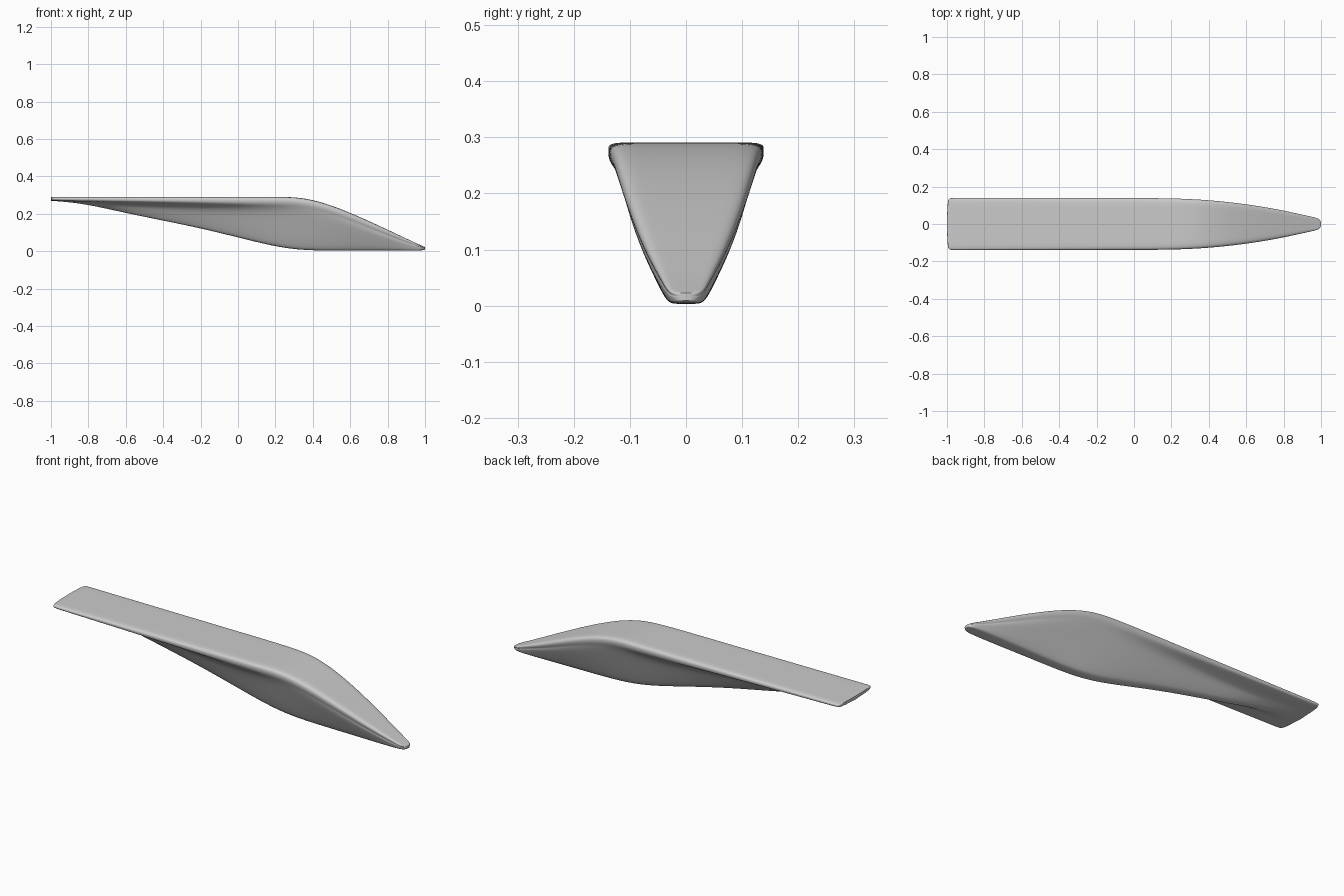
import bpy, bmesh

if "Cube" in bpy.data.objects:
    bpy.data.objects.remove(bpy.data.objects["Cube"])

# Stations along the body:
# x, top z, keel z, half width, rim thickness, hull half width under rim, keel half width
STATIONS = [
    (-1.0, .288, .270, .132, .016, .07, .03),
    (-.985, .291, .268, .139, .021, .07, .03),
    (-.94, .291, .266, .139, .023, .07, .03),
    (-.80, .291, .250, .139, .026, .06, .022),
    (-.60, .291, .204, .139, .030, .062, .022),
    (-.40, .291, .164, .139, .034, .072, .024),
    (-.20, .291, .123, .139, .038, .085, .028),
    (.00, .291, .074, .139, .042, .098, .032),
    (.20, .291, .024, .138, .045, .108, .035),
    (.34, .289, .006, .132, .048, .112, .036),
    (.48, .254, .003, .121, .048, .108, .036),
    (.64, .189, .003, .101, .042, .093, .036),
    (.80, .115, .003, .073, .032, .068, .036),
    (.93, .053, .003, .043, .018, .041, .032),
    (.985, .029, .004, .032, .010, .031, .026),
    (1.0, .022, .009, .017, .006, .016, .013),
]


def half_section(x, top, keel, w, t, h, k):
    """Half profile from the top centre round the rim down to the keel."""
    under = top - t
    depth = under - keel
    r = min(.015, w * .2)
    return [
        (x, 0, top), (x, w * .55, top), (x, w - r, top),
        (x, w, top - t * .2), (x, w, top - t * .65),
        (x, w - r * .5, under),
        (x, h, under - depth * .12),
        (x, h * .55 + k * .45, under - depth * .5),
        (x, k, keel + depth * .06), (x, k * .6, keel), (x, 0, keel),
    ]


bm = bmesh.new()
rings = []
for station in STATIONS:
    pts = half_section(*station)
    left = [(x, -y, z) for x, y, z in pts[1:-1]]
    rings.append([bm.verts.new(p) for p in pts + left[::-1]])
n = len(rings[0])

# Skin between neighbouring sections
for a, b in zip(rings, rings[1:]):
    for i in range(n):
        j = (i + 1) % n
        bm.faces.new((a[i], a[j], b[j], b[i]))

# End caps made of strips joining the two sides
for ring in (rings[0], rings[-1]):
    half = n // 2
    for i in range(half):
        quad = [ring[i], ring[i + 1], ring[-(i + 1)], ring[-i % n]]
        bm.faces.new(list(dict.fromkeys(quad)))

bmesh.ops.recalc_face_normals(bm, faces=bm.faces[:])
mesh = bpy.data.meshes.new("blade_body")
bm.to_mesh(mesh)
bm.free()
for p in mesh.polygons:
    p.use_smooth = True

body = bpy.data.objects.new("blade_body", mesh)
bpy.context.collection.objects.link(body)
sub = body.modifiers.new("smooth_skin", 'SUBSURF')
sub.levels = sub.render_levels = 3
